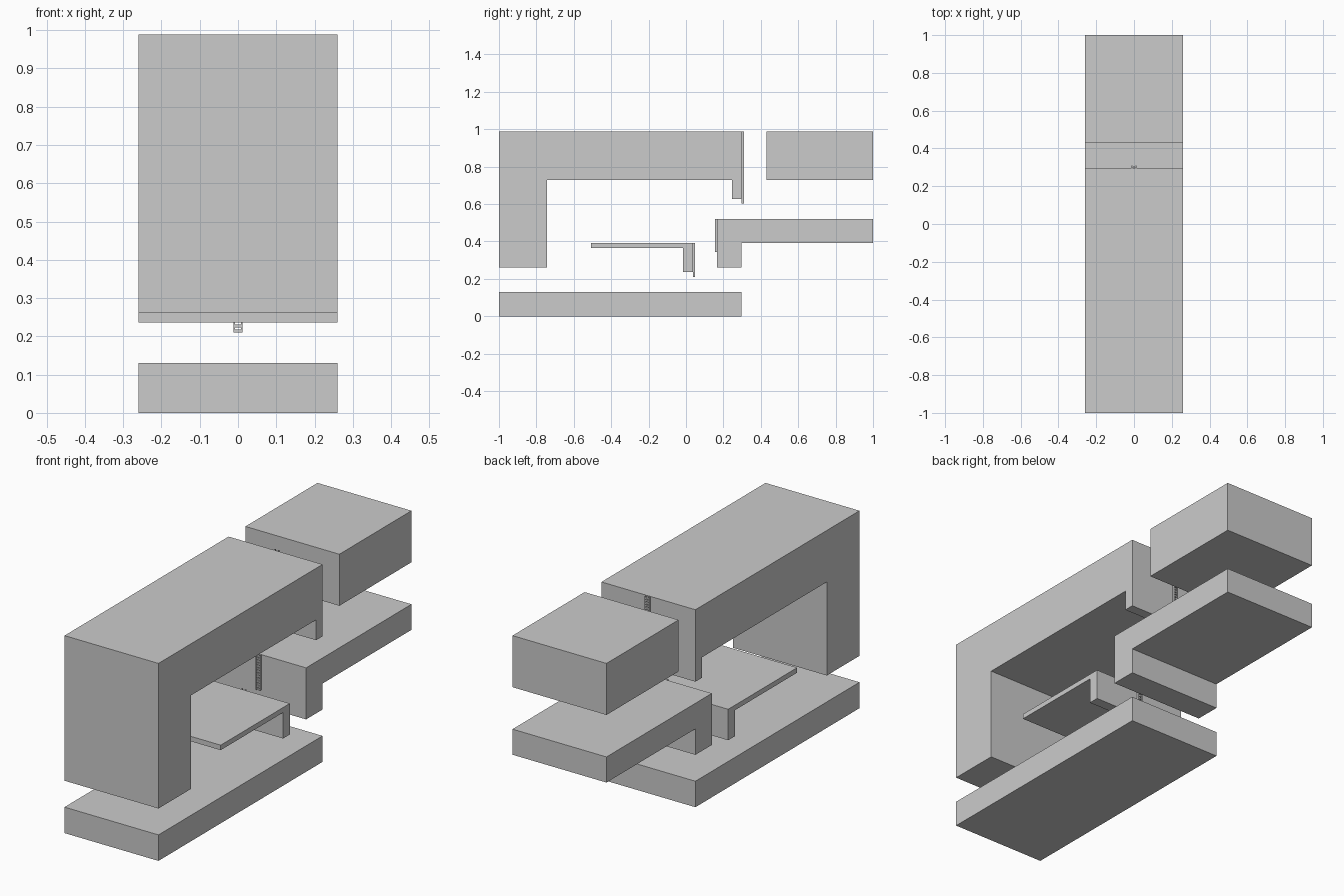
import bpy, bmesh

if "Cube" in bpy.data.objects:
    bpy.data.objects.remove(bpy.data.objects["Cube"])

HALF = 0.26  # half width shared by all the slabs


def extrude_profile(name, pts, half=HALF):
    """Extrude a (y, z) outline symmetrically along x."""
    bm = bmesh.new()
    face = bm.faces.new([bm.verts.new((-half, y, z)) for y, z in pts])
    res = bmesh.ops.extrude_face_region(bm, geom=[face])
    verts = [g for g in res["geom"] if isinstance(g, bmesh.types.BMVert)]
    bmesh.ops.translate(bm, verts=verts, vec=(2 * half, 0, 0))
    bmesh.ops.recalc_face_normals(bm, faces=bm.faces[:])
    mesh = bpy.data.meshes.new(name)
    bm.to_mesh(mesh)
    bm.free()
    obj = bpy.data.objects.new(name, mesh)
    bpy.context.collection.objects.link(obj)
    return obj


def rect(y0, y1, z0, z1):
    return [(y0, z0), (y1, z0), (y1, z1), (y0, z1)]


def ladder_strip(name, y0, y1, z0, z1, half=0.012, pitch=0.013):
    """Slim strip with two side rails and closely spaced rungs."""
    bm = bmesh.new()

    def box(x0, x1, ya, yb, za, zb):
        vs = bmesh.ops.create_cube(bm, size=1)["verts"]
        bmesh.ops.scale(bm, verts=vs, vec=(x1 - x0, yb - ya, zb - za))
        bmesh.ops.translate(bm, verts=vs,
                            vec=((x0 + x1) / 2, (ya + yb) / 2, (za + zb) / 2))

    rail = 0.004
    box(-half, -half + rail, y0, y1, z0, z1)
    box(half - rail, half, y0, y1, z0, z1)
    count = round((z1 - z0) / pitch)
    step = (z1 - z0) / count
    inset = (y1 - y0) * 0.15
    for i in range(count):
        z = z0 + i * step
        box(-half + rail, half - rail, y0 + inset, y1 - inset, z, z + step * 0.6)
    mesh = bpy.data.meshes.new(name)
    bm.to_mesh(mesh)
    bm.free()
    bpy.context.collection.objects.link(bpy.data.objects.new(name, mesh))


# Bottom slab
extrude_profile("base_slab", rect(-1, 0.297, 0, 0.13))

# Front post, long top bar and small downward lip
extrude_profile("front_arch", [
    (-1, 0.262), (-0.742, 0.262), (-0.742, 0.73), (0.246, 0.73),
    (0.246, 0.628), (0.297, 0.628), (0.297, 0.988), (-1, 0.988)])

# Separate block at the rear top
extrude_profile("rear_block", rect(0.43, 1, 0.73, 0.988))

# Rear shelf with a lip hanging down at its front
extrude_profile("rear_shelf", [
    (0.167, 0.262), (0.297, 0.262), (0.297, 0.392), (1, 0.392),
    (1, 0.52), (0.167, 0.52)])

# Thin inner tray with a lip hanging down at its rear
extrude_profile("inner_tray", [
    (-0.508, 0.366), (-0.015, 0.366), (-0.015, 0.236), (0.038, 0.236),
    (0.038, 0.391), (-0.508, 0.391)])

# Ribbed strips on the three lip faces
for part, y0, y1, z0, z1 in [
        ("arch_strip", 0.297, 0.31, 0.602, 0.988),
        ("shelf_strip", 0.155, 0.167, 0.343, 0.52),
        ("tray_strip", 0.038, 0.049, 0.21, 0.391)]:
    ladder_strip(part, y0, y1, z0, z1)
